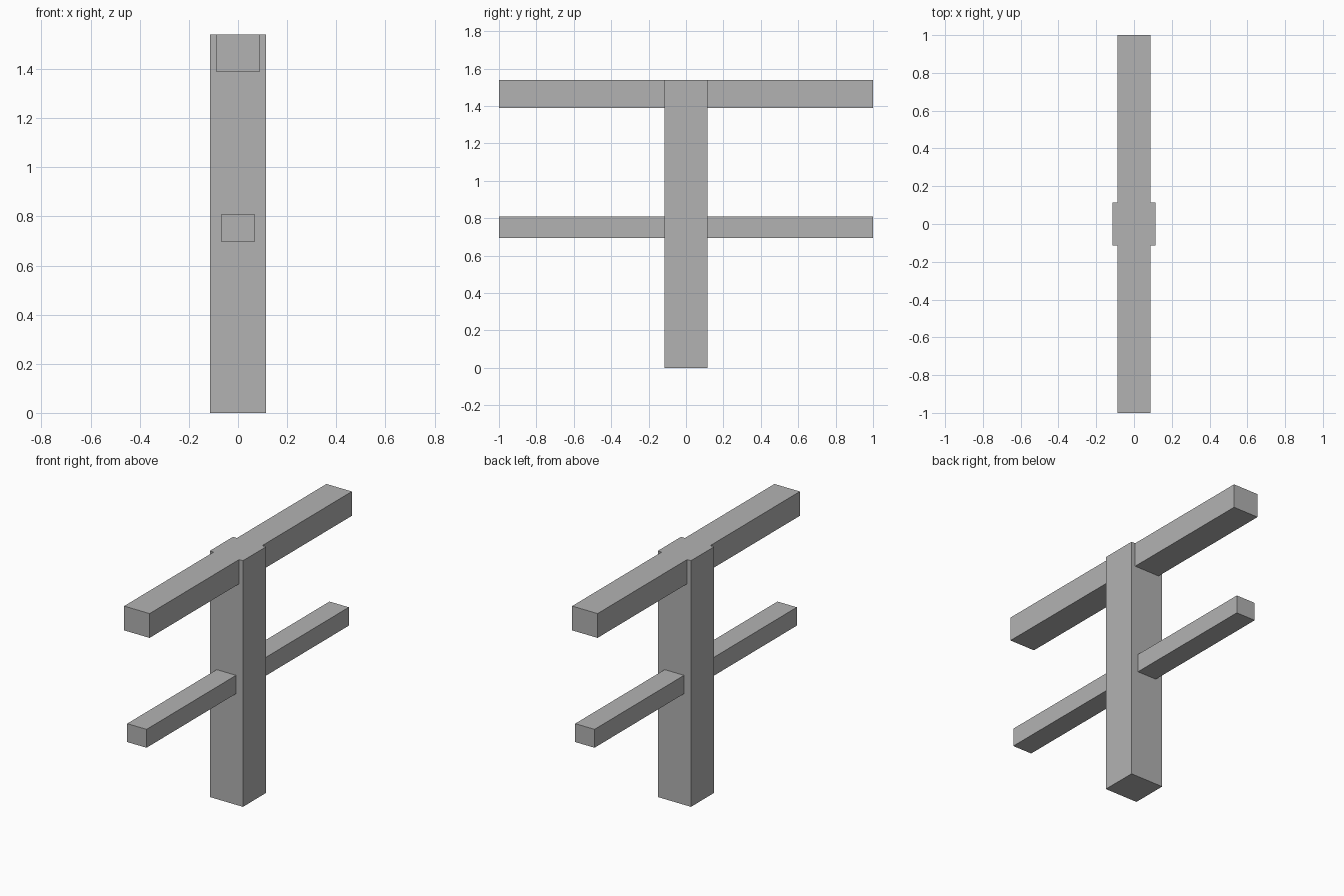
import bpy

if "Cube" in bpy.data.objects:
    bpy.data.objects.remove(bpy.data.objects["Cube"])

grey = bpy.data.materials.new("plain grey")
grey.diffuse_color = (0.448, 0.448, 0.448, 1)
grey.use_nodes = True
grey.node_tree.nodes["Principled BSDF"].inputs["Base Color"].default_value = grey.diffuse_color

POST_HALF = 0.115
HEIGHT = 1.54


def box(name, lo, hi):
    """Box between two opposite corners."""
    centre = [(a + b) / 2 for a, b in zip(lo, hi)]
    size = [b - a for a, b in zip(lo, hi)]
    bpy.ops.mesh.primitive_cube_add(size=1)
    ob = bpy.context.object
    ob.name = name
    for v in ob.data.vertices:
        v.co = [c + s * k for c, s, k in zip(centre, size, v.co)]
    ob.data.materials.append(grey)
    return ob


def rail_pair(name, half_width, bottom, top):
    """Rail running out from the post, mirrored front to back."""
    ob = box(name, (-half_width, -1, bottom), (half_width, -POST_HALF, top))
    mirror = ob.modifiers.new("front to back", 'MIRROR')
    mirror.use_axis = (False, True, False)
    mirror.use_mirror_merge = False


# Upright post
box("post", (-POST_HALF, -POST_HALF, 0), (POST_HALF, POST_HALF, HEIGHT))

# Thick top rails flush with the post top, thinner rails halfway down
rail_pair("top_rails", 0.088, 1.388, HEIGHT)
rail_pair("middle_rails", 0.067, 0.695, 0.81)
